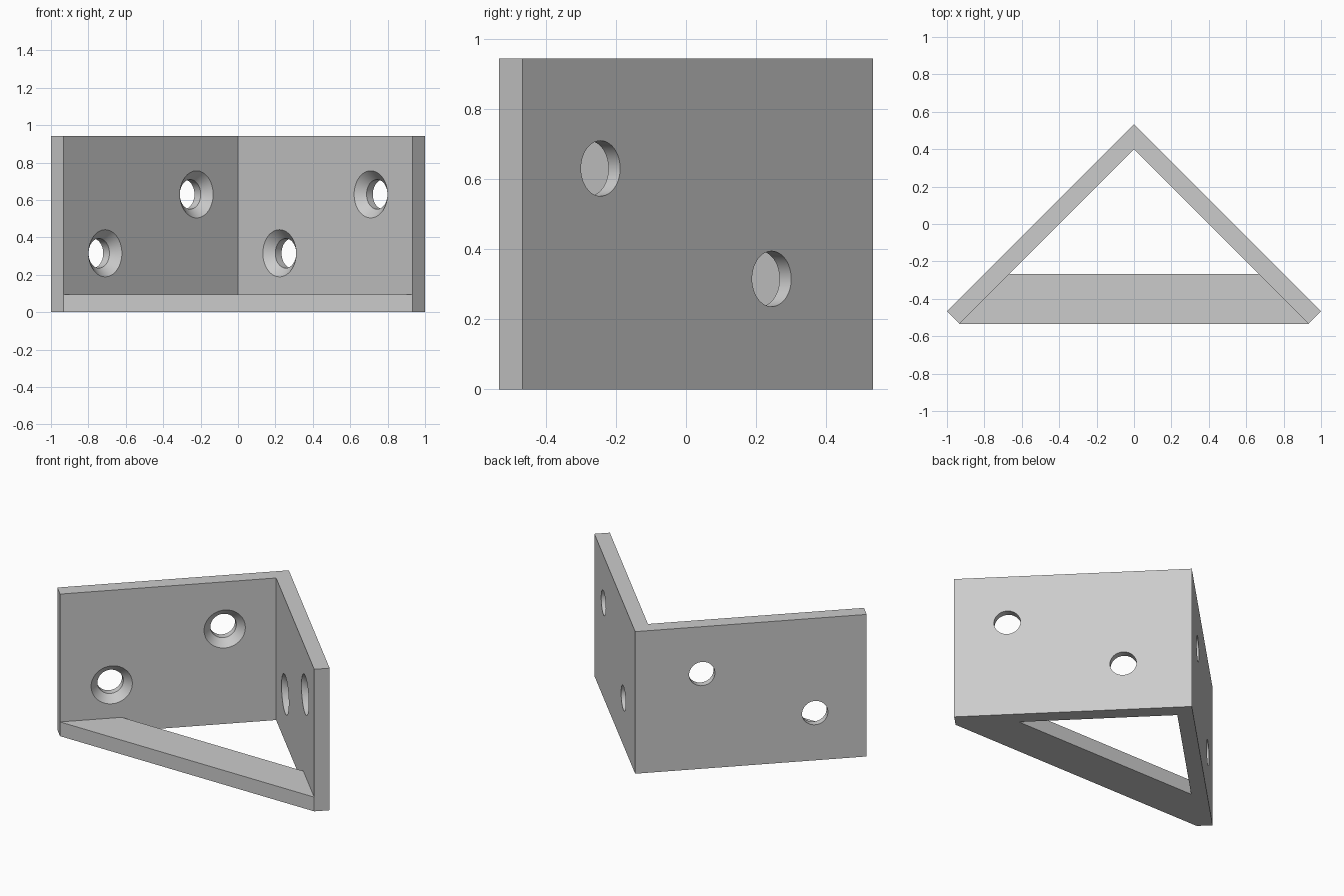
import bpy
import bmesh
from math import cos, sin, pi, sqrt, radians
from mathutils import Matrix, Vector

if "Cube" in bpy.data.objects:
    bpy.data.objects.remove(bpy.data.objects["Cube"])

HEIGHT, THICK = 0.943, 0.0943
APEX_Y = 0.533
HOLE_R, SINK_R = 0.079, 0.126
SEGMENTS = 64

grey = bpy.data.materials.new("plain grey")
grey.use_nodes = True
grey.diffuse_color = (0.6, 0.6, 0.6, 1)
grey.node_tree.nodes["Principled BSDF"].inputs["Base Color"].default_value = grey.diffuse_color


def loft(name, rings):
    """Closed solid through a list of matching rings of points."""
    bm = bmesh.new()
    loops = [[bm.verts.new(p) for p in ring] for ring in rings]
    n = len(loops[0])
    for low, high in zip(loops, loops[1:]):
        for i in range(n):
            j = (i + 1) % n
            bm.faces.new((low[i], low[j], high[j], high[i]))
    bm.faces.new(loops[0][::-1])
    bm.faces.new(loops[-1])
    bmesh.ops.recalc_face_normals(bm, faces=bm.faces)
    mesh = bpy.data.meshes.new(name)
    bm.to_mesh(mesh)
    bm.free()
    mesh.materials.append(grey)
    obj = bpy.data.objects.new(name, mesh)
    bpy.context.collection.objects.link(obj)
    return obj


def prism(name, outline, height):
    return loft(name, [[(x, y, z) for x, y in outline] for z in (0, height)])


def combine(target, tool, operation):
    mod = target.modifiers.new(operation.lower(), "BOOLEAN")
    mod.operation, mod.object, mod.solver = operation, tool, "EXACT"
    bpy.context.view_layer.objects.active = target
    bpy.ops.object.modifier_apply(modifier=mod.name)
    bpy.data.objects.remove(tool)


# Two walls meeting at a right angle, with square-cut ends
inner_y = APEX_Y - THICK * sqrt(2)
cut = THICK / sqrt(2)
half = [(1, APEX_Y - 1), (1 - cut, APEX_Y - 1 - cut)]
bracket = prism("corner_bracket", [(0, APEX_Y)] + half + [(0, inner_y)]
                + [(-x, y) for x, y in reversed(half)], HEIGHT)

# Low brace across the open front, its ends buried in the walls
front_x, front_y = half[1]
brace = prism("front_brace", [(-front_x, front_y), (front_x, front_y),
                              (0.73, -0.267), (-0.73, -0.267)], THICK)
combine(bracket, brace, "UNION")

# Countersunk screw holes, staggered in height along both walls
slope = SINK_R - HOLE_R
profile = [(-0.02, SINK_R + 0.02), (slope, HOLE_R), (THICK + 0.03, HOLE_R)]
for x, z in [(0.71, 0.63), (0.222, 0.315), (-0.71, 0.315), (-0.222, 0.63)]:
    axis = Vector((1 if x > 0 else -1, 1, 0))
    place = (Matrix.Translation((x, inner_y - abs(x), z))
             @ axis.to_track_quat("Z", "Y").to_matrix().to_4x4())
    rings = [[place @ Vector((r * cos(2 * pi * i / SEGMENTS), r * sin(2 * pi * i / SEGMENTS), d))
              for i in range(SEGMENTS)] for d, r in profile]
    combine(bracket, loft("screw_hole", rings), "DIFFERENCE")

bracket.select_set(True)
bpy.context.view_layer.objects.active = bracket
bpy.ops.object.shade_smooth_by_angle(angle=radians(30))
